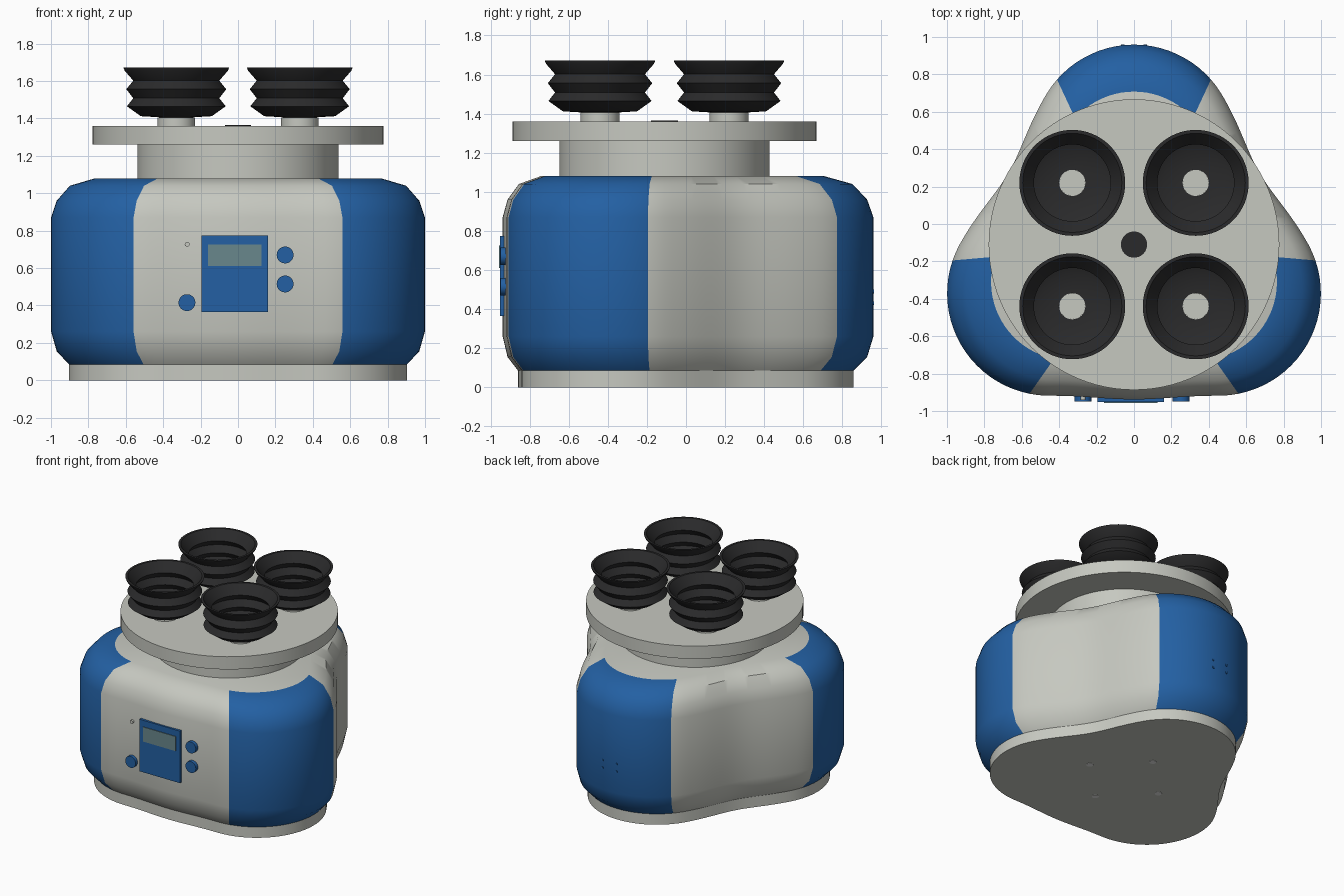
import bpy, bmesh, math

cube = bpy.data.objects.get("Cube")
if cube:
    bpy.data.objects.remove(cube, do_unlink=True)

AXIS_Y = -0.11   # centre of the three-lobed housing and the turret


def material(name, rgb):
    lin = [((c / 255 + 0.055) / 1.055) ** 2.4 for c in rgb] + [1.0]
    m = bpy.data.materials.new(name)
    m.use_nodes = True
    m.diffuse_color = lin
    bsdf = next(n for n in m.node_tree.nodes if n.type == 'BSDF_PRINCIPLED')
    bsdf.inputs["Base Color"].default_value = lin
    bsdf.inputs["Roughness"].default_value = 0.6
    return m


GREY = material("light grey", (198, 200, 192))
BLUE = material("blue", (35, 96, 163))
BLACK = material("black rubber", (42, 42, 43))
SCREEN = material("screen teal", (105, 135, 140))
WHITE = material("white", (240, 240, 238))


def finish(bm, name, mats, location=(0, 0, 0), rotation=(0, 0, 0), angle=35):
    bmesh.ops.recalc_face_normals(bm, faces=bm.faces)
    mesh = bpy.data.meshes.new(name)
    bm.to_mesh(mesh)
    bm.free()
    obj = bpy.data.objects.new(name, mesh)
    bpy.context.collection.objects.link(obj)
    for m in mats:
        mesh.materials.append(m)
    obj.location = location
    obj.rotation_euler = rotation
    bpy.ops.object.select_all(action='DESELECT')
    obj.select_set(True)
    bpy.context.view_layer.objects.active = obj
    bpy.ops.object.shade_smooth_by_angle(angle=math.radians(angle))
    return obj


def loft(rings, caps=True):
    """Skin a list of closed rings of points."""
    bm = bmesh.new()
    rows = [[bm.verts.new(p) for p in ring] for ring in rings]
    n = len(rows[0])
    for a, b in zip(rows, rows[1:]):
        for i in range(n):
            j = (i + 1) % n
            bm.faces.new((a[i], a[j], b[j], b[i]))
    if caps:
        bm.faces.new(rows[0][::-1])
        bm.faces.new(rows[-1])
    return bm


def lathe(name, profile, mat, location, rotation=(0, 0, 0), sides=48, closed=False):
    if closed:
        profile = profile + profile[:1]
    rings = [[(r * math.cos(2 * math.pi * i / sides), r * math.sin(2 * math.pi * i / sides), z)
              for i in range(sides)] for r, z in profile]
    bm = loft(rings, caps=not closed)
    if closed:
        bmesh.ops.remove_doubles(bm, verts=bm.verts, dist=1e-5)
    return finish(bm, name, [mat], location, rotation)


def box(name, x0, x1, y0, y1, z0, z1, mat):
    ring = [(x0, y0), (x1, y0), (x1, y1), (x0, y1)]
    return finish(loft([[(x, y, z) for x, y in ring] for z in (z0, z1)]), name, [mat])


# Three-lobed outline: distance from the axis in each direction
LOBE_D, LOBE_R = 0.522, 0.547


def lobe_angle(deg):
    """Angle from the nearest lobe, 0 to 60 degrees."""
    a = (deg - 90) % 120
    return min(a, 120 - a)


def reach(deg):
    phi = lobe_angle(deg)
    p = math.radians(phi)
    if phi <= 30.8:
        return LOBE_D * math.cos(p) + math.sqrt(LOBE_R ** 2 - (LOBE_D * math.sin(p)) ** 2)
    bulge = 0.02 if 210 < deg % 360 < 330 else -0.035
    w = (60 - phi) / 29.2
    return (LOBE_D / 2 + LOBE_R) / math.cos(math.radians(60 - phi)) + bulge * math.cos(math.pi * w / 2) ** 2


STEP = 2.5


def outline(scale, z):
    pts = []
    for i in range(int(360 / STEP)):
        d = i * STEP
        r = reach(d) * scale
        pts.append((r * math.cos(math.radians(d)), AXIS_Y + r * math.sin(math.radians(d)), z))
    return pts


# Base plate
finish(loft([outline(0.905, 0), outline(0.905, 0.09)]), "base_plate", [GREY])

# Housing: blue on the three corners, grey between and on top
sections = [(0.905, 0.085), (0.97, 0.155), (1, 0.26), (1, 0.87), (0.97, 0.96), (0.9, 1.04), (0.765, 1.08)]
bm = loft([outline(s, z) for s, z in sections])
for f in bm.faces:
    if len(f.verts) == 4:
        c = f.calc_center_median()
        d = math.degrees(math.atan2(c.y - AXIS_Y, c.x))
        f.material_index = 1 if lobe_angle(d) < 25 else 0
finish(bm, "housing", [GREY, BLUE])

# Turret column and round head plate
lathe("column", [(0.537, 1.07), (0.537, 1.27)], GREY, (0, AXIS_Y, 0), sides=96)
lathe("head_plate", [(0.777, 1.26), (0.777, 1.36)], GREY, (0, AXIS_Y, 0), sides=96)
lathe("centre_cap", [(0.07, 1.355), (0.07, 1.366)], BLACK, (0, AXIS_Y, 0))

# Four bellows suction cups on short stems
bellows = [(0.07, 1.405), (0.19, 1.412), (0.264, 1.465), (0.23, 1.508), (0.267, 1.556),
           (0.23, 1.602), (0.276, 1.655), (0.283, 1.672),
           (0.265, 1.672), (0.205, 1.602), (0.24, 1.556), (0.205, 1.508), (0.237, 1.465),
           (0.175, 1.43), (0.07, 1.425)]
for side, sx in (("right", -1), ("left", 1)):
    for end, sy in (("front", -1), ("back", 1)):
        at = (sx * 0.33, AXIS_Y + sy * 0.33, 0)
        lathe(f"stem_{end}_{side}", [(0.1, 1.35), (0.1, 1.406), (0.07, 1.406), (0.07, 1.426)], GREY, at, sides=32)
        lathe(f"suction_cup_{end}_{side}", bellows, BLACK, at, sides=64, closed=True)

# Control panel with screen
box("control_panel", -0.195, 0.16, -0.952, -0.90, 0.365, 0.775, BLUE)
box("panel_screen", -0.16, 0.125, -0.957, -0.949, 0.61, 0.725, SCREEN)

# Round buttons and indicator lamp facing the front
FRONT = (math.pi / 2, 0, 0)
for i, (x, z) in enumerate([(0.252, 0.67), (0.252, 0.515), (-0.273, 0.415)]):
    lathe(f"button_{i + 1}", [(0.045, 0), (0.045, 0.045)], BLUE, (x, -0.905, z), FRONT, 32)
lathe("indicator_lamp", [(0.013, 0), (0.013, 0.035)], GREY, (-0.272, -0.905, 0.727), FRONT, 16)

# Small connectors on the back corner
for i, (x, z) in enumerate([(-0.06, 0.43), (-0.06, 0.49), (0.06, 0.43), (0.06, 0.49)]):
    lathe(f"back_connector_{i + 1}", [(0.01, 0), (0.01, 0.008)], BLUE, (x, 0.953, z), (-math.pi / 2, 0, 0), 12)

# Mounting points under the base
for i in range(4):
    a = i * math.pi / 2
    lathe(f"mounting_point_{i + 1}", [(0.025, 0), (0.025, 0.004)], WHITE,
          (0.32 * math.cos(a), AXIS_Y + 0.32 * math.sin(a), -0.002), sides=20)
